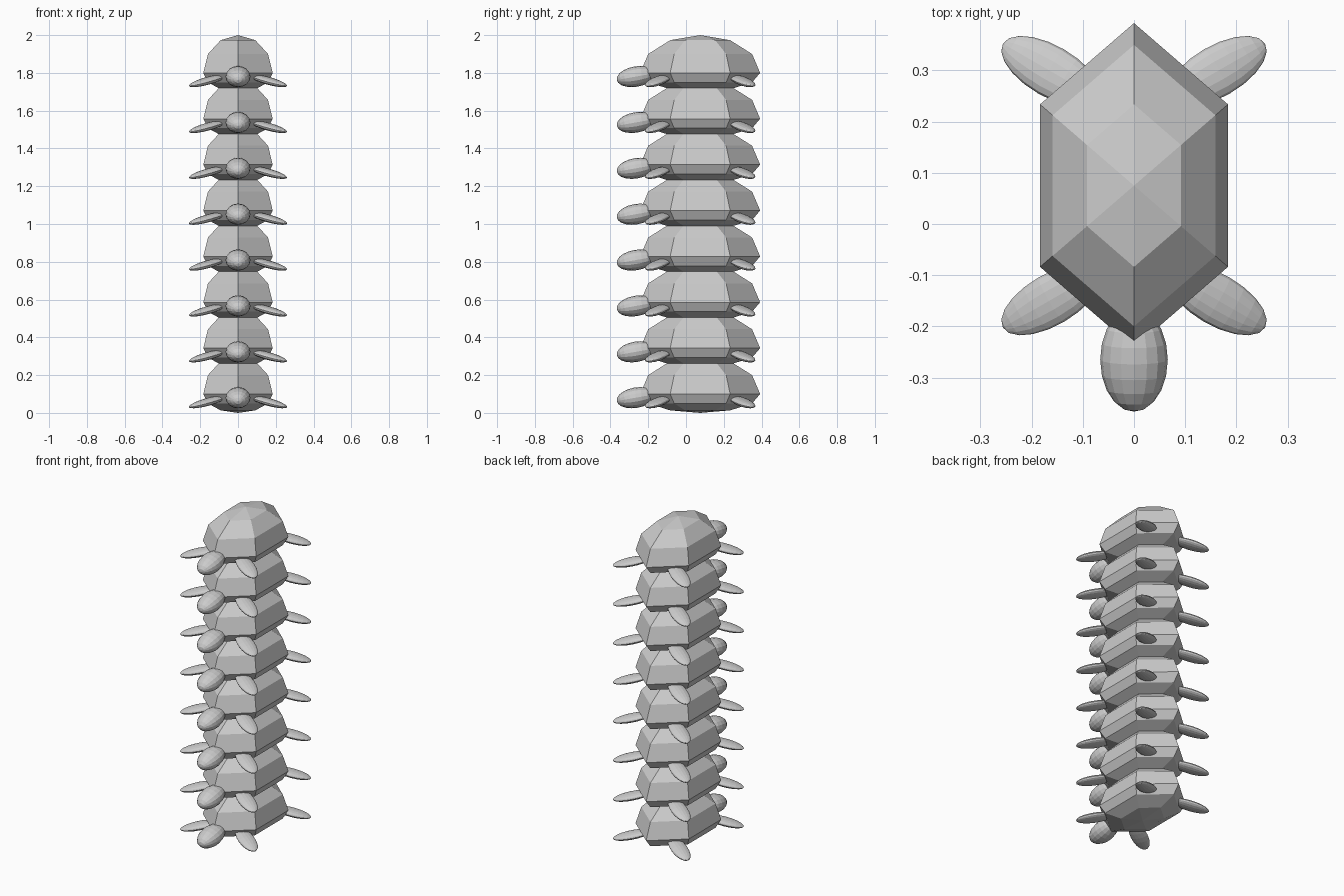
import bpy, bmesh, math
from mathutils import Matrix, Vector

if "Cube" in bpy.data.objects:
    bpy.data.objects.remove(bpy.data.objects["Cube"])

COUNT = 8
PITCH = 1.7 / 7


def new_mesh(name, bm):
    bmesh.ops.recalc_face_normals(bm, faces=bm.faces)
    me = bpy.data.meshes.new(name)
    bm.to_mesh(me)
    bm.free()
    return me


def shell_mesh():
    # six-sided dome with a shallower belly
    bm = bmesh.new()
    bmesh.ops.create_uvsphere(bm, u_segments=6, v_segments=6, radius=1)
    for v in bm.verts:
        v.co.x *= 0.212
        v.co.y = v.co.y * 0.3175 + 0.075
        v.co.z = 0.1 + v.co.z * (0.2 if v.co.z > 0 else 0.1)
    return new_mesh("shell", bm)


def limb_mesh(name, center, direction, length, width, thick):
    # ellipsoid with its long axis along direction
    d = Vector(direction).normalized()
    s = Vector((0, 0, 1)).cross(d).normalized()
    n = d.cross(s)
    m = Matrix((s * width, n * thick, d * length)).transposed().to_4x4()
    bm = bmesh.new()
    bmesh.ops.create_uvsphere(bm, u_segments=16, v_segments=10, radius=1)
    bm.transform(Matrix.Translation(center) @ m)
    return new_mesh(name, bm)


# parts of one turtle
parts = {"shell": shell_mesh()}
tip = math.radians(10)
parts["head"] = limb_mesh("head", (0, -0.265, 0.0805),
                          (0, -math.cos(tip), -math.sin(tip)), 0.103, 0.066, 0.054)

a, t = math.radians(30), math.radians(14)
for sy, end in ((-1, "front"), (1, "back")):
    for sx, side in ((-1, "left"), (1, "right")):
        name = f"{end}_{side}_leg"
        direction = (sx * math.cos(a) * math.cos(t),
                     sy * math.sin(a) * math.cos(t), -math.sin(t))
        parts[name] = limb_mesh(name, (sx * 0.162, 0.075 + sy * 0.223, 0.0575),
                                direction, 0.112, 0.05, 0.02)

# stack of identical turtles
for i in range(COUNT):
    for name, me in parts.items():
        ob = bpy.data.objects.new(f"{name}_{i + 1}", me)
        ob.location.z = i * PITCH
        bpy.context.collection.objects.link(ob)
